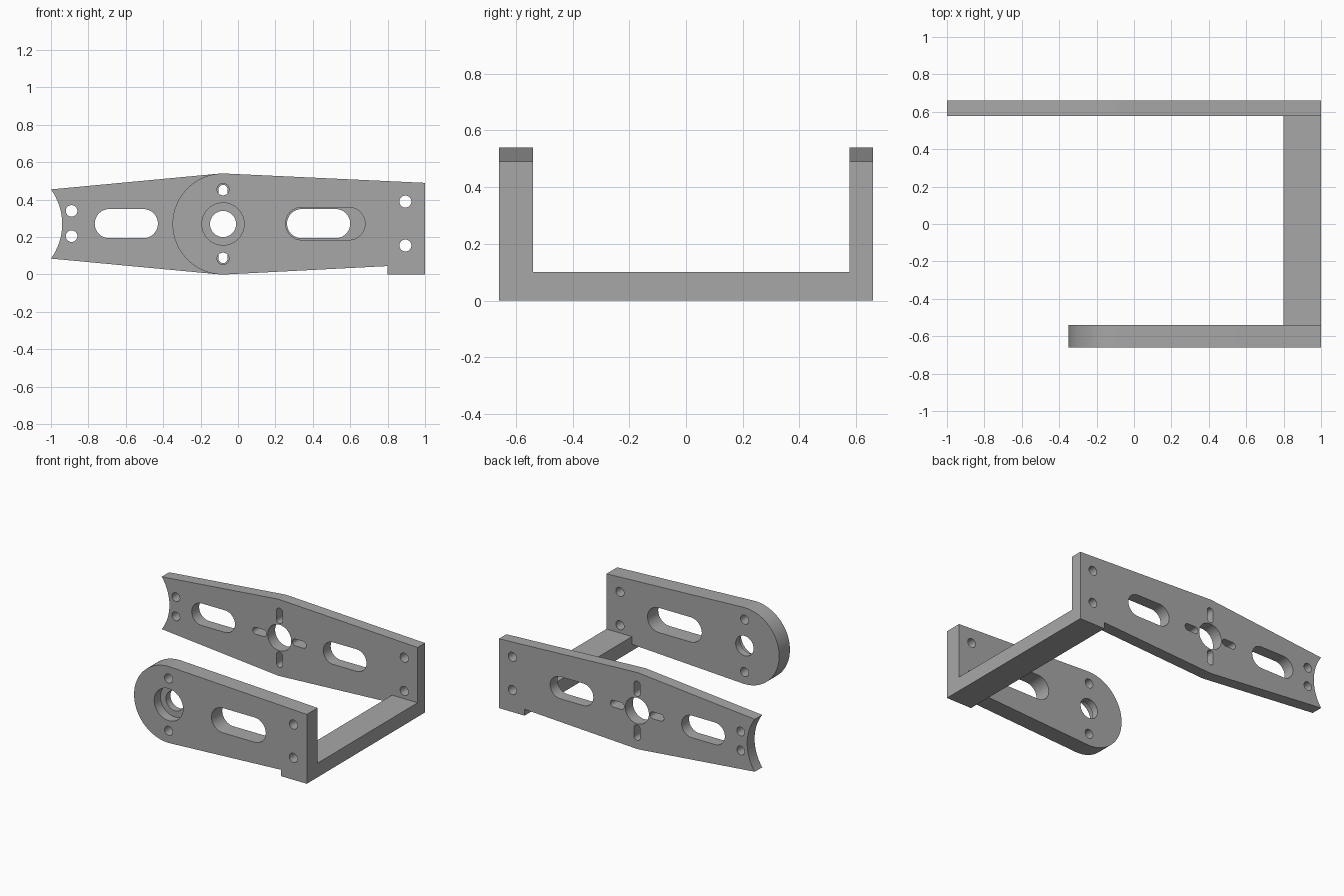
import bpy, bmesh
from math import sin, cos, pi, atan2, acos, hypot
from mathutils import Vector

cube = bpy.data.objects.get("Cube")
if cube:
    bpy.data.objects.remove(cube, do_unlink=True)

metal = bpy.data.materials.new("plain grey metal")
metal.use_nodes = True
GREY = (0.39, 0.39, 0.39, 1)
metal.diffuse_color = GREY
metal.node_tree.nodes["Principled BSDF"].inputs["Base Color"].default_value = GREY

HUB = (-0.08, 0.27)
HUB_R = 0.27


def arc(cx, cz, r, a0, a1, n):
    """Points along an arc in the x-z plane."""
    return [(cx + r * cos(a0 + (a1 - a0) * i / n),
             cz + r * sin(a0 + (a1 - a0) * i / n)) for i in range(n + 1)]


def circle(cx, cz, r, n=40):
    return arc(cx, cz, r, 0, 2 * pi, n)[:-1]


def slot(a, b, r):
    """Round-ended slot between two end centres."""
    t = atan2(b[1] - a[1], b[0] - a[0])
    return arc(*b, r, t - pi / 2, t + pi / 2, 16) + arc(*a, r, t + pi / 2, t + 3 * pi / 2, 16)


def prisms(name, outlines, y0, y1):
    """One object holding an x-z outline extruded along y for each outline."""
    bm = bmesh.new()
    for pts in outlines:
        face = bm.faces.new([bm.verts.new((x, y0, z)) for x, z in pts])
        out = bmesh.ops.extrude_face_region(bm, geom=[face])
        moved = [v for v in out["geom"] if isinstance(v, bmesh.types.BMVert)]
        bmesh.ops.translate(bm, verts=moved, vec=Vector((0, y1 - y0, 0)))
    bmesh.ops.recalc_face_normals(bm, faces=bm.faces)
    mesh = bpy.data.meshes.new(name)
    bm.to_mesh(mesh)
    bm.free()
    mesh.materials.append(metal)
    obj = bpy.data.objects.new(name, mesh)
    bpy.context.collection.objects.link(obj)
    return obj


def cut(obj, outlines, y0, y1):
    """Cut extruded outlines out of a part."""
    cutter = prisms("cutter", outlines, y0, y1)
    cutter.hide_render = True
    mod = obj.modifiers.new("cut", "BOOLEAN")
    mod.operation = "DIFFERENCE"
    mod.solver = "EXACT"
    mod.object = cutter
    bpy.context.view_layer.update()
    deps = bpy.context.evaluated_depsgraph_get()
    mesh = bpy.data.meshes.new_from_object(obj.evaluated_get(deps))
    obj.modifiers.clear()
    obj.data = mesh
    bpy.data.objects.remove(cutter, do_unlink=True)


def tangent_angle(px, pz, side):
    """Angle on the hub where a line from the given point touches it."""
    dx, dz = px - HUB[0], pz - HUB[1]
    return atan2(dz, dx) + side * acos(min(1, HUB_R / hypot(dx, dz)))


# Shared right-hand end: sloping edges, square foot and bolt holes
foot = [(0.8, 0.045), (0.8, 0), (1, 0), (1, 0.49)]
top_a = tangent_angle(1, 0.49, 1)
low_a = tangent_angle(0.8, 0.045, -1) + 2 * pi
end_holes = [circle(0.895, z, 0.032) for z in (0.155, 0.39)]

# Front plate with rounded hub end
front = prisms("front_plate", [foot + arc(*HUB, HUB_R, top_a, low_a, 64)], -0.66, -0.54)
cut(front, end_holes
    + [circle(HUB[0], HUB[1] + dz, 0.032) for dz in (-0.185, 0.185)]
    + [circle(*HUB, 0.07, 48), slot((0.342, 0.272), (0.592, 0.272), 0.0875)], -0.8, -0.4)
cut(front, [circle(*HUB, 0.113, 48)], -0.8, -0.59)

# Back plate with tapered arm and concave tip
half = atan2(0.185, 0.255)
tip = arc(-1.255, 0.27, 0.315, half, -half, 24)
left_top = tangent_angle(-1, 0.455, -1)
left_low = tangent_angle(-1, 0.085, 1)
back = prisms("back_plate", [
    foot + arc(*HUB, HUB_R, top_a, left_top, 8) + tip
    + arc(*HUB, HUB_R, left_low % (2 * pi), low_a, 8)], 0.577, 0.66)
cross = [slot((HUB[0] + dx * 0.125, HUB[1] + dz * 0.125),
              (HUB[0] + dx * 0.185, HUB[1] + dz * 0.185), 0.024)
         for dx, dz in ((1, 0), (-1, 0), (0, 1), (0, -1))]
cut(back, end_holes + cross
    + [circle(-0.89, z, 0.031) for z in (0.205, 0.34)]
    + [circle(*HUB, 0.092, 48)]
    + [slot((x, 0.272), (x + 0.182, 0.272), 0.078) for x in (-0.688, 0.34)], 0.4, 0.8)

# Cross bar joining the feet
bar = prisms("cross_bar", [[(0.8, 0), (1, 0), (1, 0.1), (0.8, 0.1)]], -0.54, 0.577)

# Smooth the curved walls, keep the edges crisp
bpy.ops.object.select_all(action="DESELECT")
for obj in (front, back, bar):
    obj.select_set(True)
bpy.context.view_layer.objects.active = front
bpy.ops.object.shade_smooth_by_angle(angle=pi / 6)
